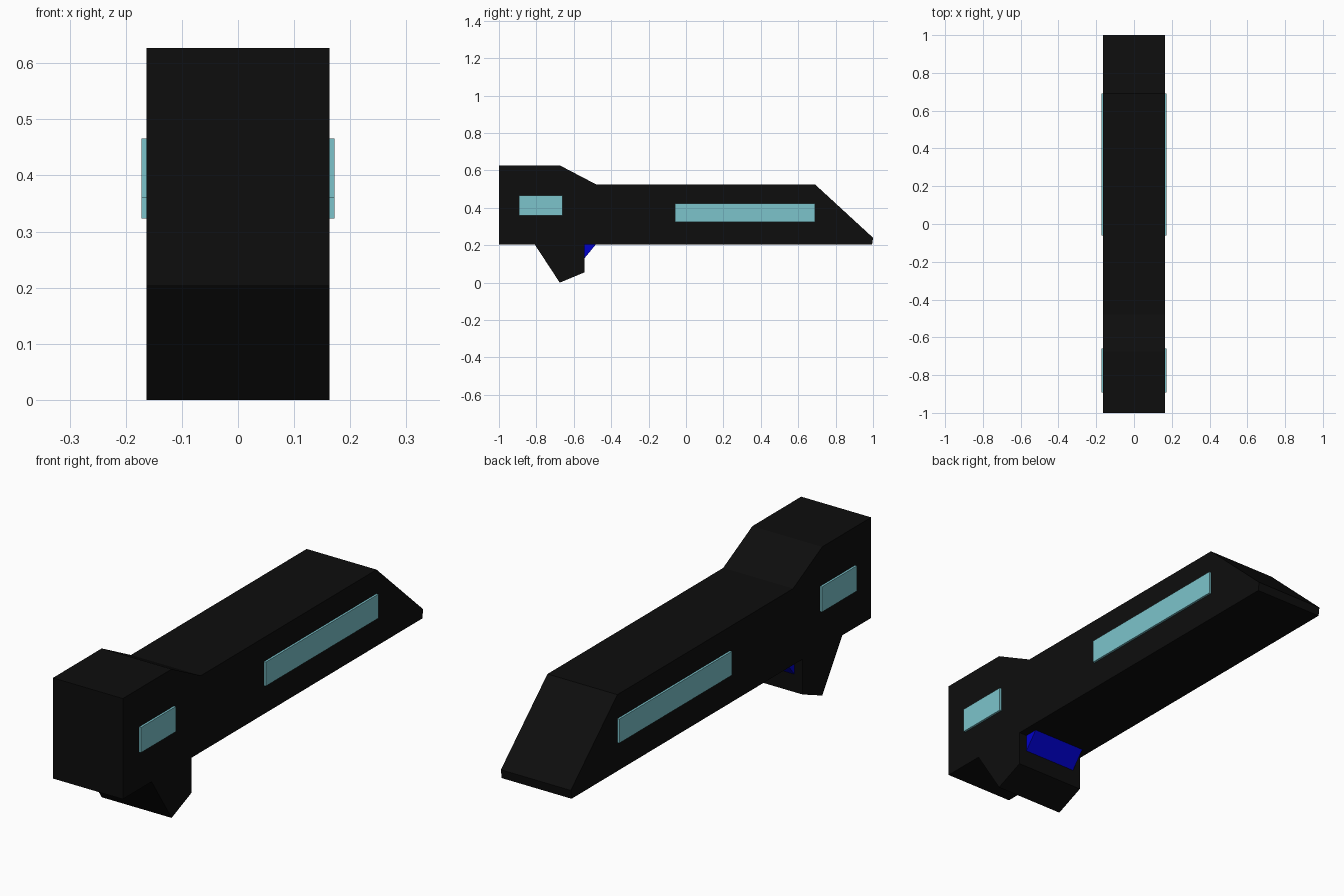
import bpy
import bmesh

if "Cube" in bpy.data.objects:
    bpy.data.objects.remove(bpy.data.objects["Cube"])


def material(name, rgb):
    m = bpy.data.materials.new(name)
    m.diffuse_color = (*rgb, 1)
    m.use_nodes = True
    m.node_tree.nodes["Principled BSDF"].inputs["Base Color"].default_value = m.diffuse_color
    return m


black = material("black", (0.004, 0.004, 0.004))
cyan = material("pale_cyan", (0.2, 0.55, 0.6))
blue = material("blue", (0.0, 0.0, 0.6))


def extrude_profile(name, profile, x0, x1, mat):
    """Extrude a (y, z) outline from x0 to x1."""
    bm = bmesh.new()
    face = bm.faces.new([bm.verts.new((x0, y, z)) for y, z in profile])
    new = bmesh.ops.extrude_face_region(bm, geom=[face])["geom"]
    verts = [v for v in new if isinstance(v, bmesh.types.BMVert)]
    bmesh.ops.translate(bm, verts=verts, vec=(x1 - x0, 0, 0))
    bmesh.ops.recalc_face_normals(bm, faces=bm.faces)
    mesh = bpy.data.meshes.new(name)
    bm.to_mesh(mesh)
    bm.free()
    mesh.materials.append(mat)
    obj = bpy.data.objects.new(name, mesh)
    bpy.context.collection.objects.link(obj)
    return obj


W = 0.163

# Main body: raised rear block, long barrel and sloped nose
extrude_profile("body", [(-1, 0.203), (-1, 0.627), (-0.675, 0.627), (-0.48, 0.525),
                         (0.69, 0.525), (1, 0.24), (0.995, 0.203)], -W, W, black)

# Tapered grip under the body
extrude_profile("grip", [(-0.808, 0.203), (-0.675, 0.0), (-0.543, 0.055),
                         (-0.543, 0.203)], -W, W, black)

# Wedge trigger in front of the grip
extrude_profile("trigger", [(-0.543, 0.203), (-0.543, 0.13), (-0.483, 0.203)],
                -0.126, 0.126, blue)

# Thin raised panels on both sides
panels = {"rear_panel": (-0.892, -0.66, 0.36, 0.466),
          "barrel_panel": (-0.06, 0.69, 0.323, 0.424)}
for name, (y0, y1, z0, z1) in panels.items():
    outline = [(y0, z0), (y1, z0), (y1, z1), (y0, z1)]
    for side, s in (("left", -1), ("right", 1)):
        extrude_profile(f"{name}_{side}", outline, s * (W - 0.01), s * 0.172, cyan)
